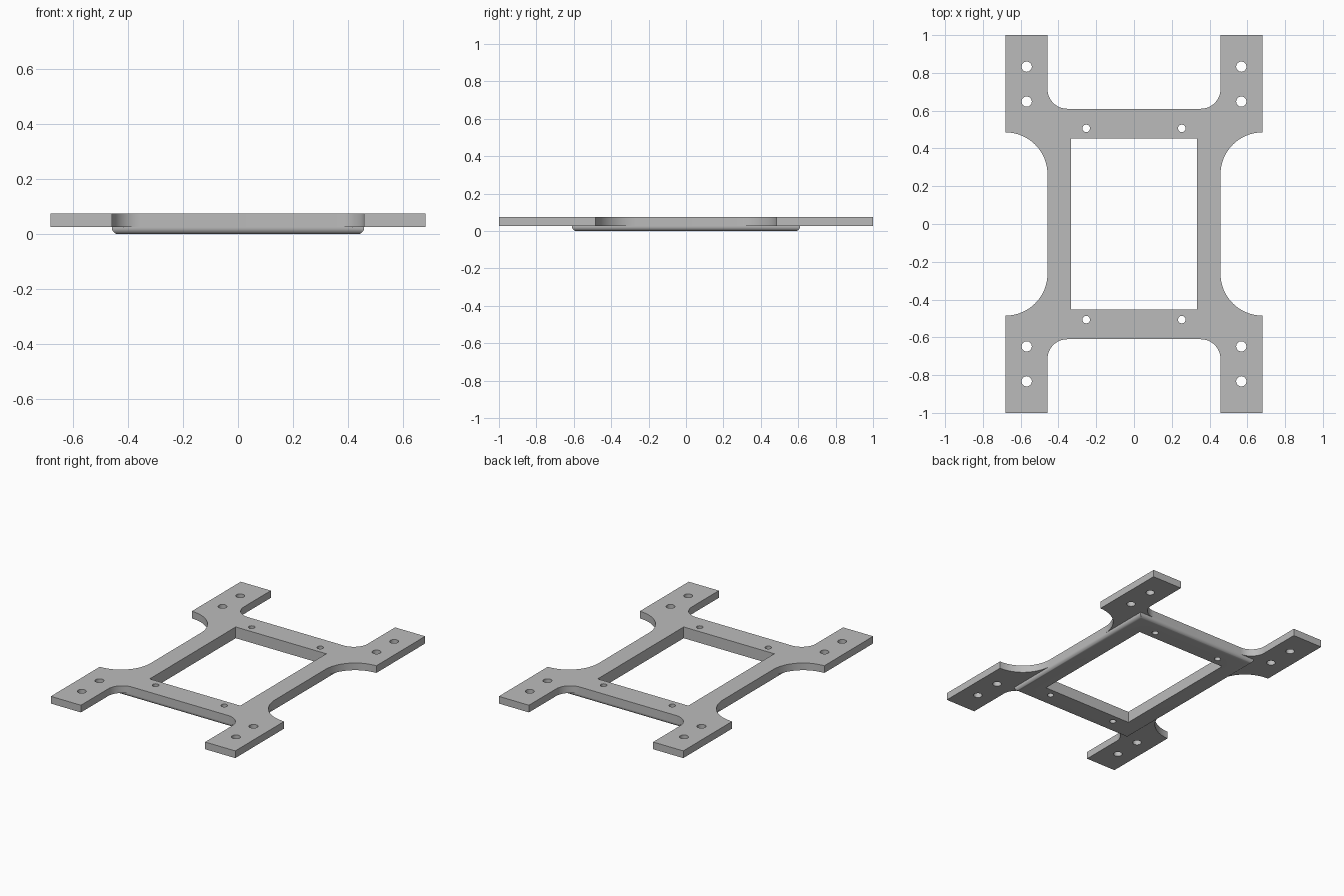
import bpy, bmesh
from math import cos, sin, radians, pi

old = bpy.data.objects.get("Cube")
if old:
    bpy.data.objects.remove(old, do_unlink=True)

# Main dimensions
ARM_X, BODY_X, BODY_Y = 0.68, 0.458, 0.61
OPEN_X, OPEN_Y = 0.334, 0.453
PLATE_BOTTOM, PLATE_TOP = 0.027, 0.075

grey = bpy.data.materials.new("plain grey")
grey.use_nodes = True
grey.diffuse_color = (0.5, 0.5, 0.5, 1)
grey.node_tree.nodes["Principled BSDF"].inputs["Base Color"].default_value = (0.5, 0.5, 0.5, 1)


def arc(cx, cy, r, start, end, steps=16):
    angles = [radians(start + (end - start) * i / steps) for i in range(steps + 1)]
    return [(cx + r * cos(a), cy + r * sin(a)) for a in angles]


def circle(cx, cy, r, sides=32):
    return [(cx + r * cos(2 * pi * i / sides), cy + r * sin(2 * pi * i / sides)) for i in range(sides)]


def mirror_quarter(quarter):
    """Complete a closed outline from its +x +y quarter."""
    half = quarter + [(-x, y) for x, y in reversed(quarter)]
    return half + [(-x, -y) for x, y in half]


def four_circles(x, y, r):
    return [circle(sx * x, sy * y, r) for sx in (1, -1) for sy in (1, -1)]


def extruded(name, loops, z0, z1):
    """Fill nested outlines and extrude them into a closed mesh."""
    curve = bpy.data.curves.new(name + "_profile", "CURVE")
    curve.dimensions = "2D"
    curve.fill_mode = "BOTH"
    curve.extrude = (z1 - z0) / 2
    for loop in loops:
        spline = curve.splines.new("POLY")
        spline.points.add(len(loop) - 1)
        for point, (x, y) in zip(spline.points, loop):
            point.co = (x, y, 0, 1)
        spline.use_cyclic_u = True
    source = bpy.data.objects.new(name + "_profile", curve)
    bpy.context.collection.objects.link(source)
    bpy.context.view_layer.update()
    graph = bpy.context.evaluated_depsgraph_get()
    mesh = bpy.data.meshes.new_from_object(source.evaluated_get(graph))
    bpy.data.objects.remove(source, do_unlink=True)
    bm = bmesh.new()
    bm.from_mesh(mesh)
    bmesh.ops.remove_doubles(bm, verts=bm.verts, dist=1e-5)
    bmesh.ops.translate(bm, verts=bm.verts, vec=(0, 0, (z0 + z1) / 2))
    return finish(name, bm, mesh)


def finish(name, bm, mesh):
    bmesh.ops.recalc_face_normals(bm, faces=bm.faces)
    bm.to_mesh(mesh)
    bm.free()
    mesh.materials.clear()
    mesh.materials.append(grey)
    obj = bpy.data.objects.new(name, mesh)
    bpy.context.collection.objects.link(obj)
    return obj


def activate(obj):
    bpy.ops.object.select_all(action="DESELECT")
    obj.select_set(True)
    bpy.context.view_layer.objects.active = obj


# Openings shared by the plate and the rim
opening = mirror_quarter([(OPEN_X, OPEN_Y)])
frame_holes = four_circles(0.253, 0.506, 0.02)
arm_holes = four_circles(0.568, 0.648, 0.027) + four_circles(0.568, 0.833, 0.027)

# Flat plate with four arms
scoop = ARM_X - BODY_X
outline = mirror_quarter(
    arc(ARM_X, 0.485 - scoop, scoop, 180, 90, 24)
    + [(ARM_X, 1), (BODY_X, 1)]
    + arc(BODY_X - 0.105, BODY_Y + 0.105, 0.105, 0, -90))
plate = extruded("mounting_plate", [outline, opening] + frame_holes + arm_holes,
                 PLATE_BOTTOM, PLATE_TOP)

# Raised frame underneath, with rounded lower outer edges
bm = bmesh.new()
bmesh.ops.create_cube(bm, size=1)
for v in bm.verts:
    v.co = (v.co.x * 2 * BODY_X, v.co.y * 2 * BODY_Y, (v.co.z + 0.5) * PLATE_BOTTOM)
lower = [e for e in bm.edges if all(v.co.z < 0.001 for v in e.verts)]
bmesh.ops.bevel(bm, geom=lower, offset=0.024, segments=8, profile=0.5, affect="EDGES")
rim = finish("lower_rim", bm, bpy.data.meshes.new("lower_rim"))

# Cut the window and screw holes through the rim
cutter = extruded("rim_cutter", [opening] + frame_holes, -0.1, 0.1)
cutter.hide_render = True
cut = rim.modifiers.new("openings", "BOOLEAN")
cut.operation = "DIFFERENCE"
cut.solver = "EXACT"
cut.object = cutter
activate(rim)
bpy.ops.object.modifier_apply(modifier=cut.name)
bpy.data.objects.remove(cutter, do_unlink=True)

# Smooth the curved walls, keep the corners sharp
for part in (plate, rim):
    activate(part)
    bpy.ops.object.shade_smooth_by_angle(angle=radians(30))
